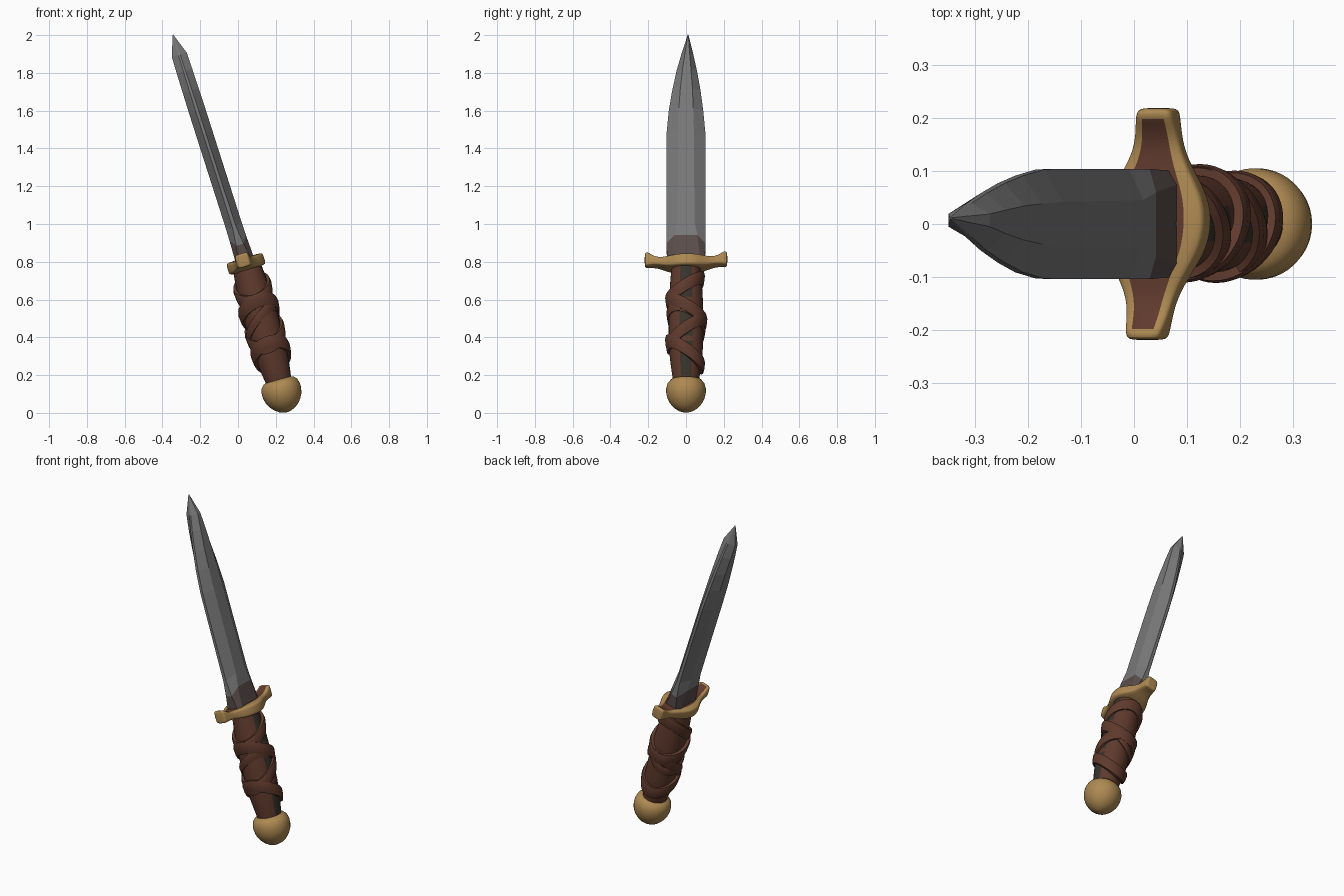
import bpy, bmesh, math
from mathutils import Vector

if "Cube" in bpy.data.objects:
    bpy.data.objects.remove(bpy.data.objects["Cube"])


def material(name, r, g, b):
    m = bpy.data.materials.new(name)
    m.use_nodes = True
    m.diffuse_color = (r, g, b, 1)
    m.node_tree.nodes["Principled BSDF"].inputs["Base Color"].default_value = (r, g, b, 1)
    return m


steel = material("steel", .19, .19, .19)
tarnish = material("tarnished steel", .10, .075, .07)
gold = material("brass", .42, .25, .085)
leather = material("brown leather", .115, .042, .026)
dark = material("dark grip", .04, .034, .024)

CENTRE = Vector((.042, 0, .79))  # middle of the guard, shared pivot of all parts


def loft(name, rings, mats, tilt, rule=None, closed=False, smooth=40, subdiv=0):
    """Skin a list of equal point rings; tilt leans the part about the pivot."""
    bm = bmesh.new()
    loops = [[bm.verts.new(p) for p in ring] for ring in rings]
    n = len(loops[0])
    pairs = list(zip(loops, loops[1:]))
    if closed:
        pairs.append((loops[-1], loops[0]))
    for i, (a, b) in enumerate(pairs):
        for j in range(n):
            k = (j + 1) % n
            f = bm.faces.new((a[j], a[k], b[k], b[j]))
            f.normal_update()
            if rule:
                f.material_index = rule(i, j, f)
    if not closed:
        bm.faces.new(loops[0][::-1])
        bm.faces.new(loops[-1])
    bmesh.ops.recalc_face_normals(bm, faces=bm.faces)
    me = bpy.data.meshes.new(name)
    bm.to_mesh(me)
    bm.free()
    for m in mats:
        me.materials.append(m)
    ob = bpy.data.objects.new(name, me)
    bpy.context.collection.objects.link(ob)
    ob.location = CENTRE
    ob.rotation_euler.y = -math.radians(tilt)
    if subdiv:
        ob.modifiers.new("round", "SUBSURF").levels = subdiv
        ob.modifiers["round"].render_levels = subdiv
    if smooth:
        bpy.ops.object.select_all(action="DESELECT")
        bpy.context.view_layer.objects.active = ob
        ob.select_set(True)
        bpy.ops.object.shade_smooth_by_angle(angle=math.radians(smooth))
    return ob


def circle(r, z, n=32):
    return [(r * math.cos(2 * math.pi * k / n), r * math.sin(2 * math.pi * k / n), z)
            for k in range(n)]


# Blade: height, half width, flat half width, half thickness, edge half thickness, centre lift, y shift
stations = [
    (.02, .1, .075, .05, .035, 0, 0),
    (.105, .104, .06, .046, .02, .04, 0),
    (.2, .104, .045, .045, .01, .02, 0),
    (.5, .104, .043, .045, .008, 0, 0),
    (.72, .103, .042, .045, .008, 0, 0),
    (.85, .091, .038, .045, .008, 0, 0),
    (.96, .075, .032, .044, .007, 0, .002),
    (1.07, .054, .022, .043, .006, 0, .004),
    (1.16, .032, .012, .041, .005, 0, .007),
    (1.272, .002, .001, .002, .001, 0, .011),
]
rings = []
for z, w, flat, t, e, lift, dy in stations:
    half = [(e, -w, z), (t, -flat, z + lift), (t, flat, z + lift), (e, w, z)]
    ring = half + [(-x, y, h) for x, y, h in reversed(half)]
    rings.append([(x, y + dy, h) for x, y, h in ring])
loft("blade", rings, [steel, tarnish], 17.7, lambda i, j, f: int(i == 0), smooth=0)

# Guard: half of the stations as y, half width, bottom, top; mirrored along y
arm = [(0, .104, -.036, .034), (.05, .096, -.036, .032), (.1, .066, -.03, .03),
       (.14, .048, -.018, .028), (.175, .042, -.014, .04), (.2, .038, -.016, .06),
       (.214, .035, -.016, .06), (.219, .026, -.008, .05)]
rings = []
for y, w, lo, hi in [(-y, w, lo, hi) for y, w, lo, hi in arm[:0:-1]] + arm:
    c = .008
    prof = [(w, lo + c), (w, hi - c), (w - c, hi), (c - w, hi),
            (-w, hi - c), (-w, lo + c), (c - w, lo), (w - c, lo)]
    rings.append([(x + .05 * y, y, z) for x, z in prof])
loft("guard", rings, [gold, leather], 17,
     lambda i, j, f: int(j == 2 and abs(f.calc_center_median().y) < .2), subdiv=2)


# Grip core, with dark patches showing on one side
def grip_radius(z):
    u = (z + .33) / .33
    return .092 - .018 * u * u - (.008 if z < -.5 else 0) * (-.5 - z) / .16


steps = 24
rings = [circle(grip_radius(z), z) for z in (-.02 - .64 * k / steps for k in range(steps + 1))]
loft("grip", rings, [leather, dark], 15.6,
     lambda i, j, f: int(abs(f.normal.x) > .93 and f.calc_center_median().x > 0
                         and i % 8 != 7))


# Leather straps: tilted bands around the grip, zigzagging down
def strap(name, mid, slope, phase, width=.036, puff=.014):
    rings = []
    n = 48
    for k in range(n):
        a = 2 * math.pi * k / n
        z = mid + slope * math.sin(a + phase)
        ring = []
        for out, dz in ((-.01, -width), (puff * .7, -width), (puff, -width * .5),
                        (puff + .004, width * .5), (puff, width), (-.01, width)):
            r = grip_radius(z) + out
            ring.append((r * math.cos(a), r * math.sin(a), z + dz))
        rings.append(ring)
    loft(name, rings, [leather], 15.6, closed=True, smooth=35)


for k, (mid, slope, phase) in enumerate([(-.145, .06, .1), (-.265, -.06, -.2), (-.385, .07, .15),
                                         (-.5, -.065, -.1)]):
    strap("strap_%d" % (k + 1), mid, slope, phase, puff=.014 + .003 * (k % 2))
strap("cross_strap", -.33, .075, 2.2, .026, .008)

# Pommel: turned mushroom knob
profile = [(.06, -.635), (.083, -.643), (.098, -.66), (.105, -.685), (.105, -.71), (.099, -.738),
           (.085, -.765), (.066, -.788), (.042, -.805), (.018, -.814), (.002, -.816)]
loft("pommel", [circle(r, z, 40) for r, z in profile], [gold], 15.6, smooth=50)
